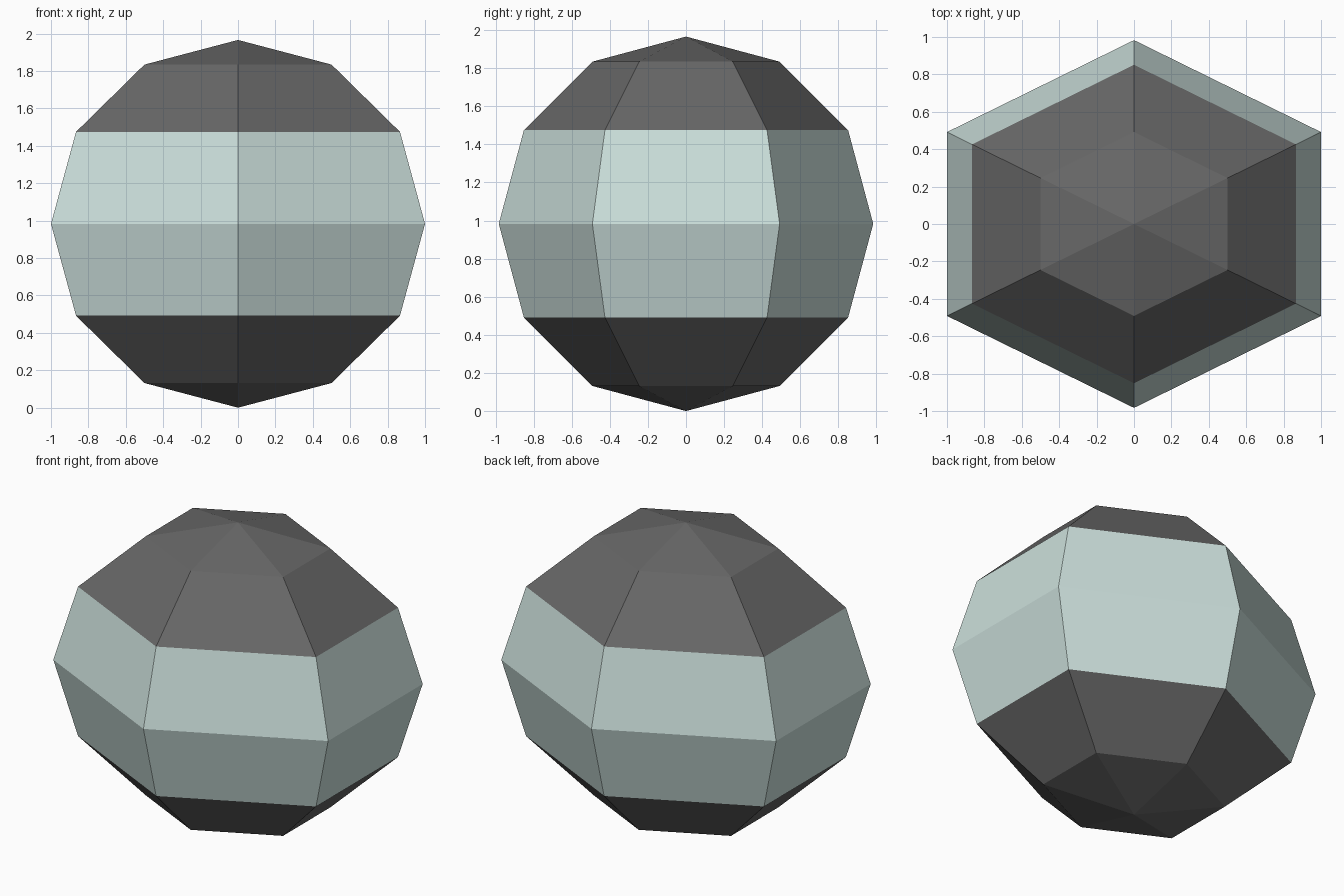
import bpy, bmesh, math

if "Cube" in bpy.data.objects:
    bpy.data.objects.remove(bpy.data.objects["Cube"])

def material(name, rgb):
    m = bpy.data.materials.new(name)
    m.diffuse_color = (*rgb, 1)
    m.use_nodes = True
    m.node_tree.nodes["Principled BSDF"].inputs["Base Color"].default_value = m.diffuse_color
    return m

SIDES, BANDS = 6, 6
RX = 1 / math.cos(math.pi / 6)   # hexagon corners on the y axis, flats at x = +-1
RY = RZ = 0.983

bm = bmesh.new()

# Horizontal rings of the faceted ball
rings = []
for i in range(1, BANDS):
    a = math.pi * i / BANDS
    r, z = math.sin(a), RZ * (1 - math.cos(a))
    rings.append([bm.verts.new((RX * r * math.sin(2 * math.pi * k / SIDES),
                                -RY * r * math.cos(2 * math.pi * k / SIDES), z))
                  for k in range(SIDES)])
bottom = bm.verts.new((0, 0, 0))
top = bm.verts.new((0, 0, 2 * RZ))

# Side quads and pole fans
for k in range(SIDES):
    n = (k + 1) % SIDES
    for lo, hi in zip(rings, rings[1:]):
        bm.faces.new((lo[k], lo[n], hi[n], hi[k]))
    bm.faces.new((bottom, rings[0][n], rings[0][k]))
    bm.faces.new((top, rings[-1][k], rings[-1][n]))
bmesh.ops.recalc_face_normals(bm, faces=bm.faces)

# Pale middle belt, dark caps
for f in bm.faces:
    f.smooth = False
    f.material_index = 1 if abs(f.calc_center_median().z - RZ) < RZ * 0.5 else 0

mesh = bpy.data.meshes.new("faceted_ball")
bm.to_mesh(mesh)
bm.free()
mesh.materials.append(material("dark grey", (0.135, 0.135, 0.135)))
mesh.materials.append(material("pale teal", (0.60, 0.74, 0.71)))
bpy.context.collection.objects.link(bpy.data.objects.new("faceted_ball", mesh))
